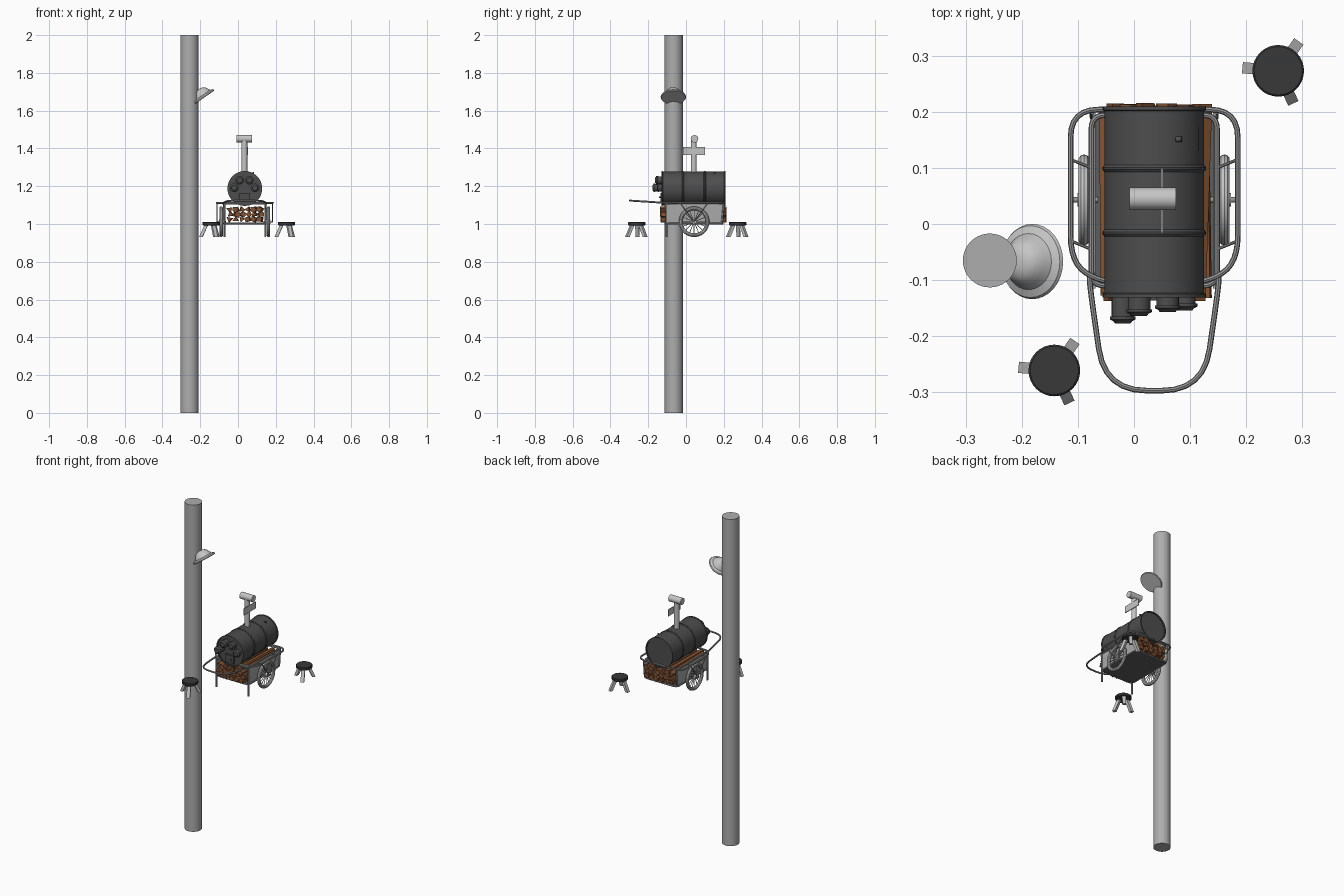
import bpy, bmesh, math, random
from mathutils import Vector, Matrix

if "Cube" in bpy.data.objects:
    bpy.data.objects.remove(bpy.data.objects["Cube"])
random.seed(4)

def mat(name, r, g=None, b=None):
    m = bpy.data.materials.new(name)
    m.diffuse_color = (r, r if g is None else g, r if b is None else b, 1)
    m.use_nodes = True
    m.node_tree.nodes["Principled BSDF"].inputs["Base Color"].default_value = m.diffuse_color
    return m

POLE = mat("pole grey", 0.42)
LIGHT = mat("light metal", 0.56)
PANEL = mat("panel grey", 0.40)
TUBE = mat("tube grey", 0.30)
BARREL = mat("barrel dark grey", 0.075)
SEAT = mat("seat black", 0.04)
FLOOR = mat("floor grey", 0.11)
WOOD = mat("wood brown", 0.22, 0.085, 0.035)

def finish(ob, m, smooth=True):
    ob.data.materials.append(m)
    bpy.ops.object.select_all(action='DESELECT')
    ob.select_set(True)
    bpy.context.view_layer.objects.active = ob
    if smooth:
        bpy.ops.object.shade_smooth_by_angle(angle=math.radians(35))
    return ob

def from_bm(name, bm, m, smooth=True):
    bmesh.ops.recalc_face_normals(bm, faces=bm.faces)
    me = bpy.data.meshes.new(name)
    bm.to_mesh(me)
    bm.free()
    ob = bpy.data.objects.new(name, me)
    bpy.context.collection.objects.link(ob)
    return finish(ob, m, smooth)

def lathe(name, profile, origin, axis, m, n=32):
    """Spin (radius, height) points about an axis, capping both ends."""
    bm = bmesh.new()
    rot = Vector((0, 0, 1)).rotation_difference(Vector(axis)).to_matrix()
    rings = [[bm.verts.new(Vector(origin) + rot @ Vector((r * math.cos(2 * math.pi * i / n),
              r * math.sin(2 * math.pi * i / n), h))) for i in range(n)] for r, h in profile]
    for a, b in zip(rings, rings[1:]):
        for i in range(n):
            bm.faces.new((a[i], a[(i + 1) % n], b[(i + 1) % n], b[i]))
    bm.faces.new(rings[0])
    bm.faces.new(rings[-1])
    return from_bm(name, bm, m)

def rod(name, a, b, r, m, n=12):
    a, b = Vector(a), Vector(b)
    return lathe(name, [(r, 0), (r, (b - a).length)], a, (b - a).normalized(), m, n)

def box(name, lo, hi, m):
    bm = bmesh.new()
    bmesh.ops.create_cube(bm, size=1)
    for v in bm.verts:
        v.co = [(l + h) / 2 + c * (h - l) for l, h, c in zip(lo, hi, v.co)]
    return from_bm(name, bm, m, False)

def tube(name, pts, r, m, cyclic=False, fillet=0.04):
    """Bent tube through points with rounded corners."""
    P = [Vector(p) for p in pts]
    out, n = [], len(P)
    for i, p in enumerate(P):
        if not cyclic and i in (0, n - 1):
            out.append(p)
            continue
        da, db = P[i - 1] - p, P[(i + 1) % n] - p
        a = p + da.normalized() * min(fillet, da.length * 0.48)
        b = p + db.normalized() * min(fillet, db.length * 0.48)
        for k in range(7):
            t = k / 6
            out.append(a * (1 - t) ** 2 + p * 2 * t * (1 - t) + b * t * t)
    cu = bpy.data.curves.new(name, 'CURVE')
    cu.dimensions = '3D'
    cu.bevel_depth, cu.bevel_resolution, cu.use_fill_caps = r, 2, True
    s = cu.splines.new('POLY')
    s.points.add(len(out) - 1)
    for q, p in zip(s.points, out):
        q.co = (*p, 1)
    s.use_cyclic_u = cyclic
    ob = bpy.data.objects.new(name, cu)
    bpy.context.collection.objects.link(ob)
    bpy.ops.object.select_all(action='DESELECT')
    ob.select_set(True)
    bpy.context.view_layer.objects.active = ob
    bpy.ops.object.convert(target='MESH')
    return finish(bpy.context.object, m)

# Street pole and bell-shaped lamp
lathe("street_pole", [(0.048, 0), (0.048, 2)], (-0.257, -0.065, 0), (0, 0, 1), POLE, 40)
lathe("street_lamp", [(0.064, 0), (0.067, 0.004), (0.064, 0.010), (0.050, 0.016), (0.043, 0.028),
      (0.036, 0.040), (0.027, 0.048), (0.014, 0.053)], (-0.179, -0.067, 1.669),
      (-0.57, 0, 0.82), LIGHT)

# Stools: round seat and three splayed square legs
for label, sx, sy in (("back", 0.257, 0.273), ("front", -0.142, -0.261)):
    lathe(label + "_stool_seat", [(0.043, 0), (0.046, 0.003), (0.046, 0.015), (0.043, 0.018)],
          (sx, sy, 0.993), (0, 0, 1), SEAT)
    for deg in (55, 175, 295):
        bm = bmesh.new()
        bmesh.ops.create_cube(bm, size=1)
        for v in bm.verts:
            top = v.co.z > 0
            v.co = (v.co.x * 0.018 + (0.026 if top else 0.055), v.co.y * 0.020,
                    0.995 if top else 0.93)
        bm.transform(Matrix.Translation((sx, sy, 0)) @ Matrix.Rotation(math.radians(deg), 4, 'Z'))
        from_bm(label + "_stool_leg", bm, LIGHT, False)

# Oil barrel lying on its side, with ridges
CX, BZ, R = 0.036, 1.188, 0.089
prof = [(R - 0.004, 0.006), (R - 0.004, 0), (R + 0.003, 0), (R + 0.003, 0.006), (R, 0.008)]
for h in (0.115, 0.230):
    prof += [(R, h - 0.006), (R + 0.003, h - 0.002), (R + 0.003, h + 0.002), (R, h + 0.006)]
prof += [(R, 0.332), (R + 0.003, 0.334), (R + 0.003, 0.340), (R - 0.004, 0.340), (R - 0.004, 0.334)]
lathe("barrel", prof, (CX, -0.131, BZ), (0, 1, 0), BARREL, 48)

# Hatch plate curved over the barrel
bm = bmesh.new()
cols = [[bm.verts.new((CX + (R + 0.001) * math.sin(a), y, BZ + (R + 0.001) * math.cos(a)))
         for y in (0.130, 0.172)] for a in (0.36 + 0.1 * k for k in range(8))]
for a, b in zip(cols, cols[1:]):
    bm.faces.new((a[0], b[0], b[1], a[1]))
from_bm("barrel_hatch", bm, BARREL)
rod("hatch_handle", (0.075, 0.151, 1.268), (0.085, 0.151, 1.270), 0.005, BARREL)

# Oven drawers on the barrel front and the fire door
for x, z, d in ((-0.020, 1.192, 0.047), (0.009, 1.232, 0.034), (0.060, 1.232, 0.027), (0.090, 1.192, 0.024)):
    lathe("oven_drawer", [(0.020, -0.01), (0.020, d - 0.012), (0.023, d - 0.012), (0.023, d - 0.007),
          (0.017, d - 0.004), (0.014, d), (0.008, d)], (x, -0.130, z), (0, -1, 0), BARREL, 20)
box("fire_door", (0.008, -0.136, 1.118), (0.064, -0.120, 1.164), BARREL)
rod("fire_door_handle", (0.050, -0.143, 1.141), (0.050, -0.134, 1.141), 0.004, BARREL)

# Chimney with horizontal cap and hanging sign board
rod("chimney", (0.034, 0.041, 1.25), (0.034, 0.041, 1.45), 0.015, LIGHT, 24)
rod("chimney_cap", (-0.008, 0.045, 1.451), (0.075, 0.045, 1.451), 0.020, LIGHT, 24)
box("sign_board", (0.048, -0.016, 1.366), (0.052, 0.100, 1.407), LIGHT)

# Cart tray: floor, side panels, bottom frame
box("tray_floor", (CX - 0.110, -0.105, 1.000), (CX + 0.110, 0.190, 1.008), FLOOR)
for s, side in ((-1, "left"), (1, "right")):
    bm = bmesh.new()
    x = CX + s * 0.110
    vs = [bm.verts.new((x, y, z)) for y, z in ((-0.100, 1.0), (0.188, 1.0), (0.203, 1.108), (-0.115, 1.108))]
    f = bm.faces.new(vs)
    g = bmesh.ops.extrude_face_region(bm, geom=[f])
    bmesh.ops.translate(bm, vec=(-s * 0.005, 0, 0),
                        verts=[v for v in g["geom"] if isinstance(v, bmesh.types.BMVert)])
    from_bm(side + "_tray_panel", bm, PANEL, False)

def loop(hx, y0, y1, z, c=0):
    """Rectangular path; c cuts off the two front corners."""
    front = [(CX - hx, y0 + c, z), (CX - hx + 1.6 * c, y0, z)] if c else [(CX - hx, y0, z)]
    mirrored = [(2 * CX - p[0], p[1], p[2]) for p in reversed(front)]
    return front + mirrored + [(CX + hx, y1, z), (CX - hx, y1, z)]

tube("bottom_frame", loop(0.110, -0.108, 0.195, 1.002), 0.005, TUBE, True, 0.025)
tube("top_frame", loop(0.112, -0.110, 0.194, 1.108), 0.005, TUBE, True, 0.025)
tube("outer_guard_rail", loop(0.149, -0.106, 0.204, 1.112, 0.036), 0.005, TUBE, True, 0.05)

# Push handle
hw = [(-0.115, -0.09, 1.108), (-0.115, -0.11, 1.112), (-0.088, -0.297, 1.124)]
tube("push_handle", [(CX + x, y, z) for x, y, z in hw] +
     [(CX - x, y, z) for x, y, z in reversed(hw)], 0.005, TUBE, False, 0.075)

# Legs, posts, wheels and wheel struts on both sides
WY, WZ, WR = 0.043, 1.012, 0.071
for s, side in ((-1, "left"), (1, "right")):
    rod(side + "_front_leg", (CX + s * 0.108, -0.104, 1.108), (CX + s * 0.108, -0.104, 0.930), 0.005, TUBE)
    rod(side + "_rear_post", (CX + s * 0.110, 0.200, 1.108), (CX + s * 0.110, 0.190, 1.002), 0.005, TUBE)
    wx = CX + s * 0.125
    bpy.ops.mesh.primitive_torus_add(major_radius=WR, minor_radius=0.010, major_segments=40,
        minor_segments=10, location=(wx, WY, WZ), rotation=(0, math.pi / 2, 0))
    tyre = bpy.context.object
    tyre.name = side + "_tyre"
    finish(tyre, LIGHT)
    rod(side + "_wheel_hub", (wx - 0.012, WY, WZ), (wx + 0.012, WY, WZ), 0.012, LIGHT, 16)
    rod(side + "_axle", (CX + s * 0.10, WY, WZ), (CX + s * 0.150, WY, WZ), 0.005, TUBE)
    for k in range(16):
        a = 2 * math.pi * k / 16
        rod(side + "_spoke", (wx, WY, WZ),
            (wx, WY + WR * math.cos(a), WZ + WR * math.sin(a)), 0.0022, LIGHT, 6)
    for y in (0.115, -0.030):
        rod(side + "_strut", (CX + s * 0.147, y, 1.110), (CX + s * 0.147, WY, WZ), 0.003, TUBE, 8)
        rod(side + "_rail_tie", (CX + s * 0.112, y - 0.015, 1.108), (CX + s * 0.149, y, 1.112), 0.003, TUBE, 8)

# Firewood: split logs stacked lengthwise
for row in range(3):
    for col in range(6):
        x = CX - 0.080 + col * 0.032 + (0.006 if row % 2 else 0)
        z = 1.025 + row * 0.026
        n = random.choice((3, 4, 5))
        dx, tw = random.uniform(-0.006, 0.006), random.uniform(0, 6.28)
        y0, y1 = -0.118 - random.uniform(0, 0.02), 0.200 + random.uniform(0, 0.018)
        bm = bmesh.new()
        ends = [[bm.verts.new((x + d + 0.018 * math.cos(tw + 2 * math.pi * i / n), y,
                 z + 0.017 * math.sin(tw + 2 * math.pi * i / n))) for i in range(n)]
                for y, d in ((y0, dx), (y1, -dx))]
        for i in range(n):
            j = (i + 1) % n
            bm.faces.new((ends[0][i], ends[0][j], ends[1][j], ends[1][i]))
        bm.faces.new(ends[0])
        bm.faces.new(ends[1])
        from_bm("firewood_log", bm, WOOD, False)
